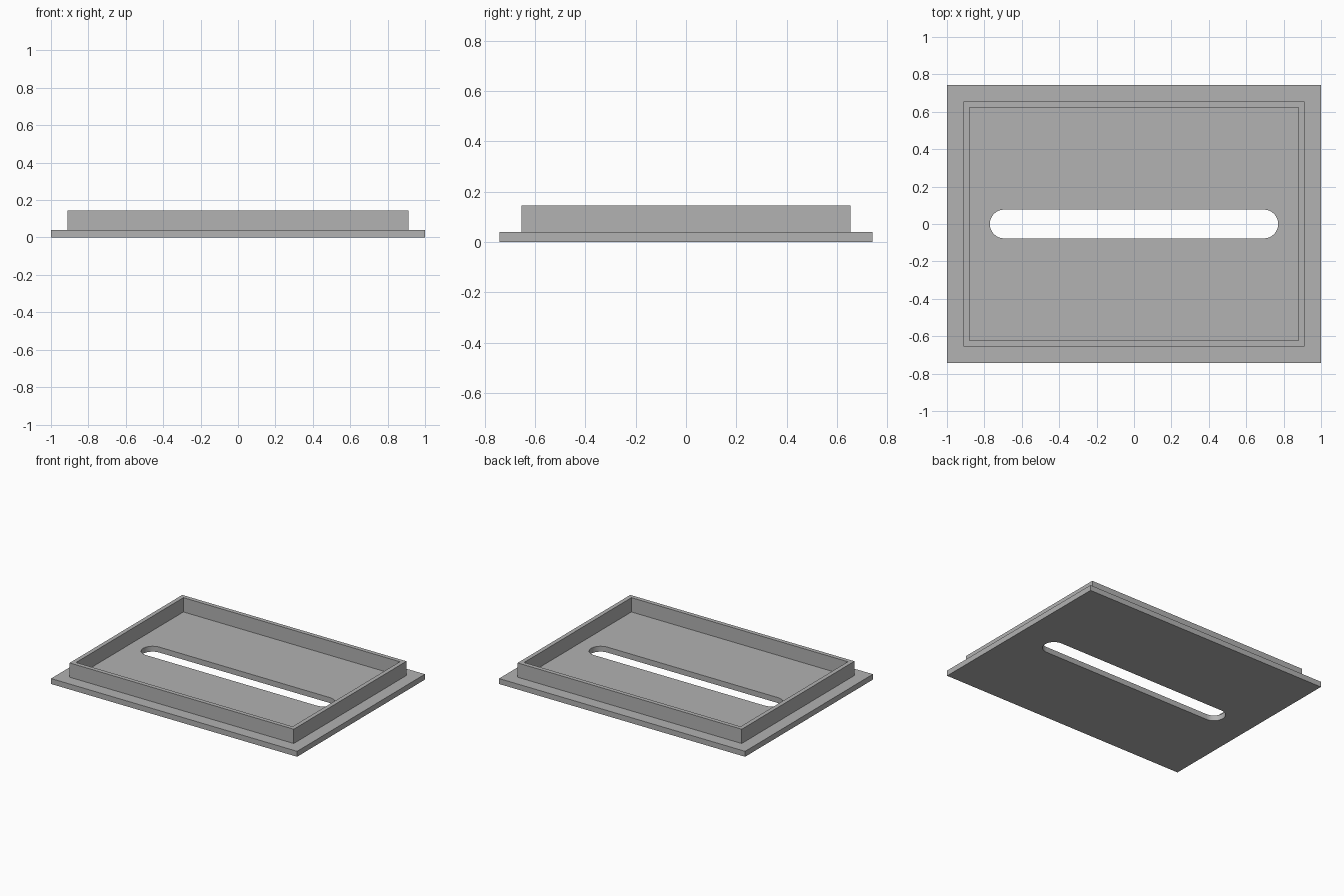
import bpy
import bmesh
from math import cos, sin, pi, radians

if "Cube" in bpy.data.objects:
    bpy.data.objects.remove(bpy.data.objects["Cube"], do_unlink=True)

# Single plain grey
grey = bpy.data.materials.new("plain_grey")
grey.use_nodes = True
colour = (0.445, 0.445, 0.445, 1)
grey.diffuse_color = colour
grey.node_tree.nodes["Principled BSDF"].inputs["Base Color"].default_value = colour


def rectangle(hx, hy):
    return [(-hx, -hy), (hx, -hy), (hx, hy), (-hx, hy)]


def slot(half_length, radius, steps=16):
    """Outline of a long hole with round ends."""
    points = []
    for side in (1, -1):
        for i in range(steps + 1):
            a = -pi / 2 + pi * i / steps
            points.append((side * (half_length - radius + radius * cos(a)),
                           side * radius * sin(a)))
    return points


def pierced_slab(name, outer, hole, bottom, top):
    """Extrude the area between two outlines from bottom to top."""
    bm = bmesh.new()
    edges = []
    for outline in (outer, hole):
        verts = [bm.verts.new((x, y, bottom)) for x, y in outline]
        edges += [bm.edges.new((v, verts[i - 1])) for i, v in enumerate(verts)]
    bmesh.ops.triangle_fill(bm, edges=edges, use_beauty=True, normal=(0, 0, 1))
    result = bmesh.ops.extrude_face_region(bm, geom=bm.faces[:], use_keep_orig=True)
    raised = [g for g in result["geom"] if isinstance(g, bmesh.types.BMVert)]
    bmesh.ops.translate(bm, verts=raised, vec=(0, 0, top - bottom))
    bmesh.ops.recalc_face_normals(bm, faces=bm.faces[:])
    mesh = bpy.data.meshes.new(name)
    bm.to_mesh(mesh)
    bm.free()
    mesh.materials.append(grey)
    obj = bpy.data.objects.new(name, mesh)
    bpy.context.collection.objects.link(obj)
    bpy.ops.object.select_all(action="DESELECT")
    obj.select_set(True)
    bpy.context.view_layer.objects.active = obj
    bpy.ops.object.shade_smooth_by_angle(angle=radians(30))
    return obj


PLATE_TOP = 0.04
RIM_TOP = 0.145

# Flat plate with the long slot through it
pierced_slab("base_plate", rectangle(1, 0.742), slot(0.771, 0.077), 0, PLATE_TOP)

# Thin upright wall standing on the plate
pierced_slab("rim_wall", rectangle(0.911, 0.654), rectangle(0.88, 0.623),
             PLATE_TOP, RIM_TOP)
